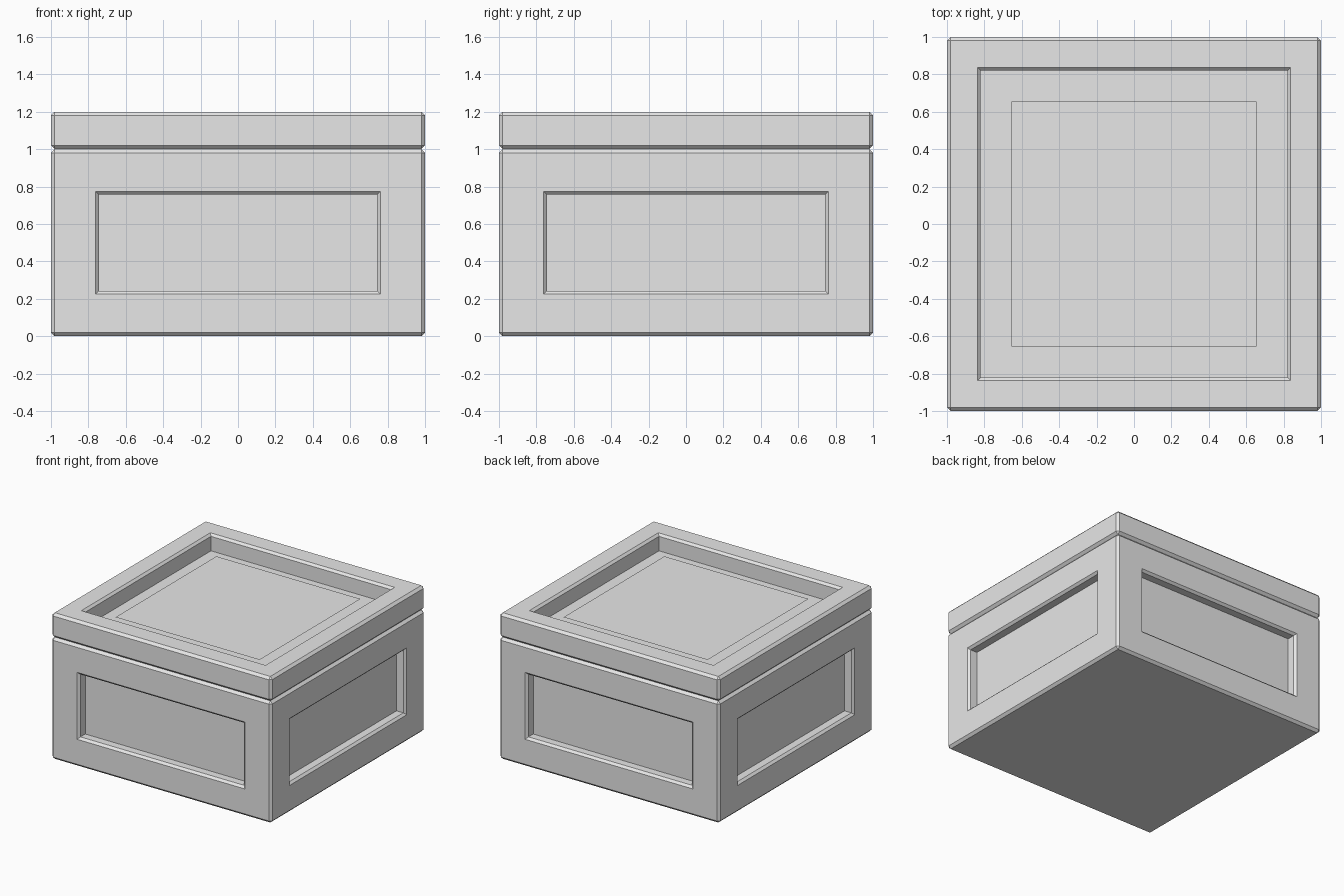
import bpy, bmesh
from mathutils import Matrix, Vector

if "Cube" in bpy.data.objects:
    bpy.data.objects.remove(bpy.data.objects["Cube"])

CHAMFER = 0.02

grey = bpy.data.materials.new("light_grey")
grey.diffuse_color = (0.8, 0.8, 0.8, 1)
grey.use_nodes = True
grey.node_tree.nodes["Principled BSDF"].inputs["Base Color"].default_value = grey.diffuse_color


def finish(bm, name):
    mesh = bpy.data.meshes.new(name)
    bm.normal_update()
    bm.to_mesh(mesh)
    bm.free()
    mesh.materials.append(grey)
    obj = bpy.data.objects.new(name, mesh)
    bpy.context.collection.objects.link(obj)
    return obj


def chamfered_block(z0, z1):
    """Square block 2 units wide with every edge chamfered."""
    bm = bmesh.new()
    bmesh.ops.create_cube(bm, size=1)
    bmesh.ops.scale(bm, vec=(2, 2, z1 - z0), verts=bm.verts)
    bmesh.ops.translate(bm, vec=(0, 0, (z0 + z1) / 2), verts=bm.verts)
    bmesh.ops.bevel(bm, geom=bm.edges[:], offset=CHAMFER, segments=1,
                    affect='EDGES', profile=0.5)
    bm.normal_update()
    return bm


def recess(bm, face, margin, depth, squeeze=1.0):
    """Sink a panel into a face, with a chamfered lip and straight walls."""
    def inset(thickness, drop):
        bmesh.ops.inset_individual(bm, faces=[face], thickness=thickness,
                                   depth=-drop, use_even_offset=True)

    inset(margin, 0)
    # narrow the opening sideways only
    side = Vector((0, 0, 1)).cross(face.normal)
    if side.length > 0.5:
        bmesh.ops.transform(bm, matrix=Matrix.Scale(squeeze, 4, side.normalized()),
                            verts=face.verts[:])
    inset(0.018, 0.018)
    wall = bmesh.ops.extrude_discrete_faces(bm, faces=[face])["faces"][0]
    wall.normal_update()
    bmesh.ops.translate(bm, vec=-wall.normal * (depth - 0.018), verts=wall.verts[:])


# box body with a sunken panel on each of its four sides
bm = chamfered_block(0.0, 1.0)
sides = [f for f in bm.faces if abs(f.normal.z) < 0.01 and f.calc_area() > 1]
for f in sides:
    recess(bm, f, 0.205, 0.08, squeeze=0.762 / 0.775)
finish(bm, "box_body")

# lid with a sunken top
bm = chamfered_block(1.0, 1.2)
top = max(bm.faces, key=lambda f: f.calc_center_median().z)
recess(bm, top, 0.142, 0.137)
finish(bm, "lid")

# thin label sheet held inside the lid recess
bm = bmesh.new()
bmesh.ops.create_grid(bm, x_segments=1, y_segments=1, size=0.655)
bmesh.ops.translate(bm, vec=(0, 0, 1.125), verts=bm.verts)
finish(bm, "lid_label_sheet")
